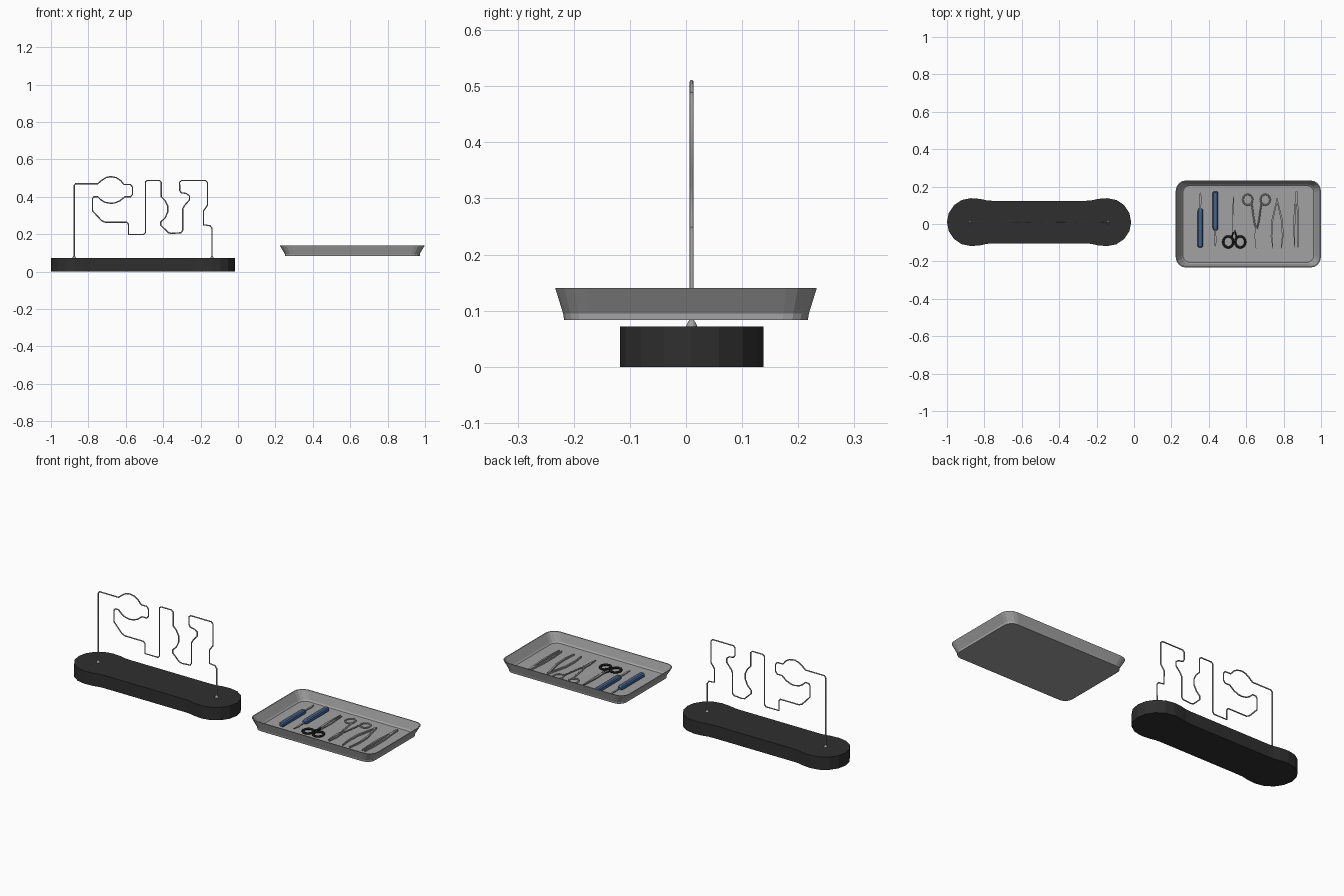
import bpy, bmesh, math
from mathutils import Vector

if "Cube" in bpy.data.objects:
    bpy.data.objects.remove(bpy.data.objects["Cube"])


def mat(name, rgb):
    m = bpy.data.materials.new(name)
    m.diffuse_color = (*rgb, 1)
    m.use_nodes = True
    m.node_tree.nodes["Principled BSDF"].inputs["Base Color"].default_value = m.diffuse_color
    return m


DARK = mat("dark_base", (0.028, 0.028, 0.028))
STEEL = mat("steel_grey", (0.36, 0.36, 0.36))
BLUE = mat("blue_grip", (0.06, 0.13, 0.28))
BLACK = mat("black_grip", (0.01, 0.01, 0.01))


def finish(name, bm, m, smooth=False):
    bmesh.ops.recalc_face_normals(bm, faces=bm.faces[:])
    me = bpy.data.meshes.new(name)
    bm.to_mesh(me)
    bm.free()
    ob = bpy.data.objects.new(name, me)
    bpy.context.collection.objects.link(ob)
    me.materials.append(m)
    if smooth:
        for p in me.polygons:
            p.use_smooth = True
    return ob


def loft(name, loops, m, smooth=False):
    """Skin a stack of equal-length loops and cap both ends."""
    bm = bmesh.new()
    rings = [[bm.verts.new(p) for p in lp] for lp in loops]
    n = len(rings[0])
    for a, b in zip(rings, rings[1:]):
        for i in range(n):
            j = (i + 1) % n
            bm.faces.new((a[i], a[j], b[j], b[i]))
    bm.faces.new(rings[0][::-1])
    bm.faces.new(rings[-1])
    return finish(name, bm, m, smooth)


def plate(name, pts, z0, z1, m):
    return loft(name, [[(x, y, z) for x, y in pts] for z in (z0, z1)], m)


def tube(name, pts, r, m, cyclic=False):
    cu = bpy.data.curves.new(name, 'CURVE')
    cu.dimensions = '3D'
    cu.bevel_depth = r
    cu.bevel_resolution = 2
    cu.use_fill_caps = True
    sp = cu.splines.new('POLY')
    sp.points.add(len(pts) - 1)
    for p, c in zip(sp.points, pts):
        p.co = (*c, 1)
    sp.use_cyclic_u = cyclic
    ob = bpy.data.objects.new(name, cu)
    bpy.context.collection.objects.link(ob)
    cu.materials.append(m)
    bpy.ops.object.select_all(action='DESELECT')
    ob.select_set(True)
    bpy.context.view_layer.objects.active = ob
    bpy.ops.object.convert(target='MESH')
    return ob


def finger_ring(name, x, y, r, thick, m):
    pts = [(x + r * math.cos(i * math.tau / 16), y + 1.1 * r * math.sin(i * math.tau / 16), FLOOR + thick)
           for i in range(16)]
    return tube(name, pts, thick, m, True)


def rounded(cx, cy, hx, hy, r, z, seg=4):
    pts = []
    for k, (sx, sy) in enumerate(((1, 1), (-1, 1), (-1, -1), (1, -1))):
        for i in range(seg + 1):
            a = math.radians(90 * k + 90 * i / seg)
            pts.append((cx + sx * (hx - r) + r * math.cos(a), cy + sy * (hy - r) + r * math.sin(a), z))
    return pts


# base: bar with wider round ends
Y0, XC, XL, R, HW = 0.01, -0.5075, 0.3645, 0.128, 0.114
quarter = [(XL + R * math.cos(math.radians(a)), R * math.sin(math.radians(a))) for a in (0, 22.5, 45, 67.5, 90)]
quarter += [(XL - 0.05, 0.124), (XL - 0.085, 0.116), (XL - 0.115, HW)]
half = quarter + [(-x, y) for x, y in reversed(quarter)]
outline = half + [(x, -y) for x, y in reversed(half[1:-1])]
plate("base", [(XC + x, Y0 + y) for x, y in outline], 0, 0.072, DARK)

# bent wire course
wire = [(-.876, .07), (-.876, .46), (-.868, .47), (-.75, .47), (-.73, .487), (-.705, .503), (-.68, .508),
        (-.65, .502), (-.627, .487), (-.61, .466), (-.575, .466), (-.564, .452), (-.564, .413), (-.575, .40),
        (-.605, .40), (-.632, .378), (-.66, .367), (-.68, .365), (-.71, .37), (-.732, .383), (-.75, .40),
        (-.77, .40), (-.778, .39), (-.778, .325), (-.73, .273), (-.71, .264), (-.595, .264), (-.585, .253),
        (-.585, .198), (-.505, .198), (-.495, .208), (-.495, .48), (-.485, .487), (-.42, .487), (-.41, .477),
        (-.41, .40), (-.39, .38), (-.375, .35), (-.375, .32), (-.39, .287), (-.413, .265), (-.413, .248),
        (-.372, .208), (-.355, .204), (-.305, .208), (-.296, .22), (-.296, .335), (-.287, .352),
        (-.26, .383), (-.26, .405), (-.275, .417), (-.304, .422), (-.312, .435), (-.312, .478),
        (-.302, .487), (-.173, .487), (-.163, .477), (-.163, .355), (-.184, .325), (-.184, .25),
        (-.15, .246), (-.139, .232), (-.139, .07)]
tube("wire_course", [(x, Y0, z) for x, z in wire], 0.0035, STEEL)

# cone collars where the wire enters the base
for side, x in (("left", -0.876), ("right", -0.139)):
    loft(side + "_collar", [[(x + r * math.cos(i * math.tau / 16), Y0 + r * math.sin(i * math.tau / 16), z)
                             for i in range(16)] for r, z in ((.010, .071), (.009, .075), (.004, .084))], STEEL, False)

# tray: flared walls with a thin rim and sunken floor
FLOOR = 0.088
tray = [(.361, .217, .045, .083), (.361, .219, .045, .095), (.388, .233, .055, .140),
        (.383, .228, .050, .140), (.357, .213, .042, .095), (.350, .206, .038, FLOOR)]
loft("tray", [rounded(.611, 0, hx, hy, r, z) for hx, hy, r, z in tray], STEEL)


# scalpels: blue grip, steel neck and blade
def scalpel(name, x, y, d):
    secs = [(-.104, .009), (-.098, .015), (.085, .015), (.098, .013), (.104, .008)]
    loops = []
    for t, w in secs:
        loops.append([(x + w * u, y + d * t, FLOOR + .012 + .8 * w * v)
                      for u, v in ((-1, -.6), (-.6, -1), (.6, -1), (1, -.6), (1, .6), (.6, 1), (-.6, 1), (-1, .6))])
    loft(name + "_grip", loops, BLUE)
    blade = [(-.004, .10), (.004, .10), (.005, .145), (.007, .16), (.002, .185), (-.003, .195), (-.005, .145)]
    plate(name + "_blade", [(x + u, y + d * v) for u, v in blade], FLOOR + .009, FLOOR + .013, STEEL)


scalpel("first_scalpel", .355, -.021, 1)
scalpel("second_scalpel", .435, .070, -1)


# crossed tools: two mirrored shanks, each with a finger ring
def crossed(name, x, y, d, gap, ring, thick, m, ring_y, tip, spread):
    for s, side in ((-1, "left"), (1, "right")):
        z = FLOOR + (.004 if s < 0 else .008)
        finger_ring(f"{name}_{side}_ring", x + s * gap, y + d * ring_y, ring, thick, m)
        shank = [(x + s * (gap - ring * .8), y + d * (ring_y - ring * .8), z),
                 (x + s * .010, y + d * .03, z), (x, y, z)]
        tube(f"{name}_{side}_shank", shank, .004, m if m == BLACK else STEEL)
        blade = [(s * .006, .015), (-s * .008, .01), (-s * (.009 + spread * .4), tip * .4),
                 (-s * spread, tip), (-s * spread + s * .003, tip), (s * .002 - s * spread * .3, tip * .4)]
        plate(f"{name}_{side}_jaw", [(x + u, y + d * v) for u, v in blade], z - .003, z + .003, STEEL)
    plate(name + "_pivot", [(x + .006 * math.cos(i * math.tau / 8), y + .006 * math.sin(i * math.tau / 8))
                            for i in range(8)], FLOOR, FLOOR + .014, STEEL)


crossed("scissors", .536, -.03, -1, .032, .027, .006, BLACK, .066, -.18, .006)
crossed("clamp", .655, -.03, 1, .047, .026, .004, STEEL, .16, -.10, .004)

# open tweezers and slim forceps: sprung arms meeting at the top
for name, x, top, bot, w in (("tweezers", .765, .13, -.13, .030), ("forceps", .868, .17, -.125, .011)):
    for s, side in ((-1, "left"), (1, "right")):
        prof = [(0, 0, .003), (.15, .3, .004), (.45, .9, .005), (.75, 1, .004), (1, .75, .002)]
        a = [(x + s * w * k - h, top + (bot - top) * t) for t, k, h in prof]
        b = [(x + s * w * k + h, top + (bot - top) * t) for t, k, h in prof]
        plate(f"{name}_{side}_arm", a + b[::-1], FLOOR, FLOOR + .009, STEEL)
    plate(name + "_joint", [(x - .006, top - .02), (x + .006, top - .02), (x + .005, top + .005), (x - .005, top + .005)],
          FLOOR, FLOOR + .010, STEEL)
